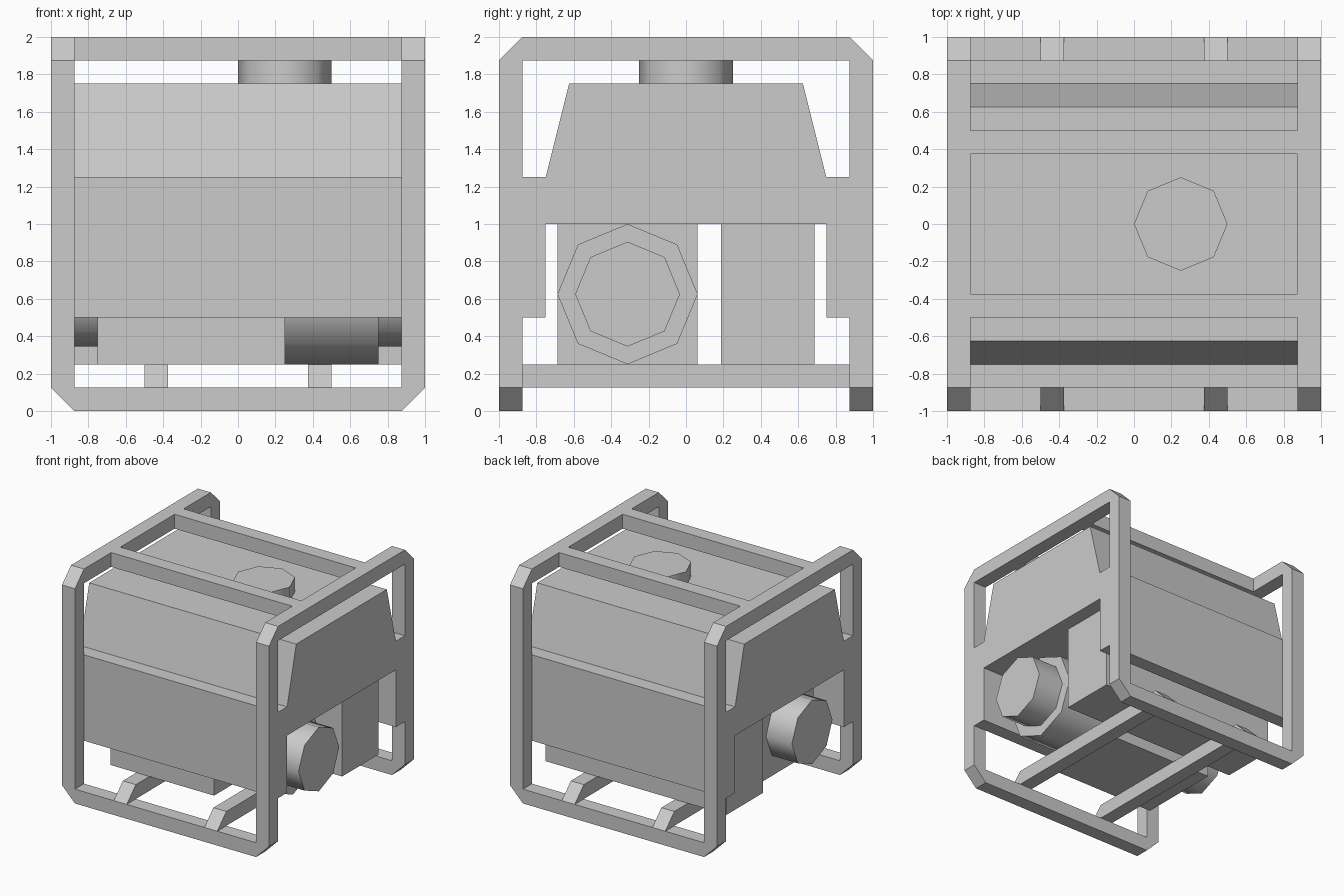
import bpy, bmesh, math
from mathutils import Vector

if "Cube" in bpy.data.objects:
    bpy.data.objects.remove(bpy.data.objects["Cube"])

T = 0.125  # bar thickness


def prism(name, profile, axis, lo, hi):
    """Extrude a 2D profile along x (profile = y,z) or y (profile = x,z)."""
    bm = bmesh.new()
    if axis == 'X':
        pts, step = [(lo, a, b) for a, b in profile], Vector((hi - lo, 0, 0))
    else:
        pts, step = [(a, lo, b) for a, b in profile], Vector((0, hi - lo, 0))
    face = bm.faces.new([bm.verts.new(p) for p in pts])
    ext = bmesh.ops.extrude_face_region(bm, geom=[face], use_keep_orig=True)
    verts = [g for g in ext["geom"] if isinstance(g, bmesh.types.BMVert)]
    bmesh.ops.translate(bm, verts=verts, vec=step)
    bmesh.ops.recalc_face_normals(bm, faces=bm.faces)
    me = bpy.data.meshes.new(name)
    bm.to_mesh(me)
    bm.free()
    ob = bpy.data.objects.new(name, me)
    bpy.context.collection.objects.link(ob)
    return ob


def box(name, x, y, z):
    return prism(name, [(y[0], z[0]), (y[1], z[0]), (y[1], z[1]), (y[0], z[1])], 'X', *x)


def octagon(name, radius, depth, loc, rot=(0, 0, 0)):
    bpy.ops.mesh.primitive_cylinder_add(vertices=8, radius=radius, depth=depth,
                                        location=loc, rotation=rot)
    ob = bpy.context.object
    ob.name = name
    bpy.ops.object.shade_smooth_by_angle(angle=math.radians(50))
    return ob


def mirror(ob, axis):
    """Mirror across the world centre on one axis."""
    m = ob.modifiers.new("mirror", 'MIRROR')
    m.use_axis = [a == axis for a in 'XYZ']
    m.use_mirror_merge = False
    return ob


def both(half):
    """Complete a symmetric profile from its right half."""
    return half + [(-a, b) for a, b in reversed(half)]


# tube frame: side hoops with chamfered top corners
hoop = both([(0.875, 1.875), (0.875, T), (1, T), (1, 1.875), (0.875, 2)])
hoop = [(0.875, 1.875), (0.875, T), (1, T), (1, 1.875), (0.875, 2),
        (-0.875, 2), (-1, 1.875), (-1, T), (-0.875, T), (-0.875, 1.875)]
mirror(prism("side_hoop", hoop, 'X', 0.875, 1), 'X')

# bottom rails at front and back, chamfered ends
mirror(prism("bottom_rail", both([(0.875, 0), (1, T)]), 'Y', -1, -0.875), 'Y')

# top cross bars
mirror(box("top_cross_bar", (-0.875, 0.875), (0.375, 0.5), (1.875, 2)), 'Y')

# floor bars with sloped ends, carrying the engine
mirror(prism("floor_bar", both([(1, T), (0.875, 0.25)]), 'X', 0.375, 0.5), 'X')

# fuel tank with front and back skirt panels
tank = both([(0.75, 1), (0.75, 0.5), (0.875, 0.5), (0.875, 1.25), (0.75, 1.25), (0.625, 1.75)])
prism("fuel_tank", tank, 'X', -1, 1)

# tank cap
octagon("tank_cap", 0.25, T, (0.25, 0, 1.8125))

# engine block and alternator block
box("engine_block", (-0.75, 0.25), (-0.6875, 0.0625), (0.25, 1))
box("rear_block", (-0.875, 0.875), (0.1875, 0.6875), (0.25, 1))

# round housing and the shaft drum passing through it
turn = (0, math.pi / 2, 0)
octagon("round_housing", 0.375, 0.5, (0.5, -0.3125, 0.625), turn)
octagon("shaft_drum", 0.28, 2, (0, -0.3125, 0.625), turn)
